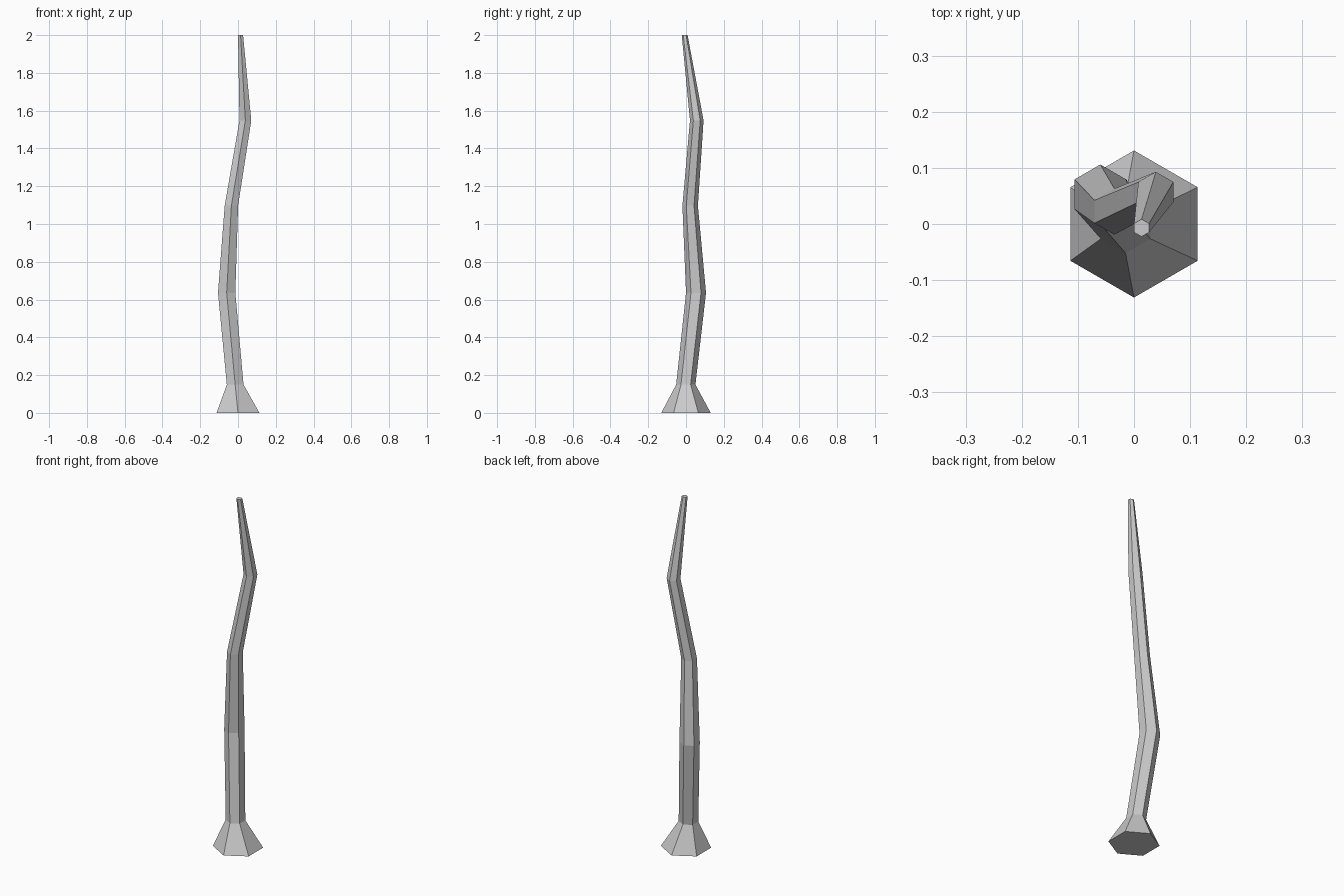
import bpy, bmesh
from math import cos, sin, pi

if "Cube" in bpy.data.objects:
    bpy.data.objects.remove(bpy.data.objects["Cube"])

# Trunk cross-sections: centre x, centre y, height, radius
RINGS = [
    (0.000, 0.000, 0.000, 0.131),
    (-0.015, -0.001, 0.150, 0.051),
    (-0.060, 0.053, 0.636, 0.053),
    (-0.035, 0.022, 1.097, 0.041),
    (0.039, 0.057, 1.548, 0.036),
    (0.0135, -0.007, 2.000, 0.0155),
]
SIDES = 6


def add_ring(bm, x, y, z, r):
    angles = [pi / 2 + 2 * pi * i / SIDES for i in range(SIDES)]
    return [bm.verts.new((x + r * cos(a), y + r * sin(a), z)) for a in angles]


# Crooked hexagonal trunk with flared foot, lofted ring to ring
bm = bmesh.new()
rings = [add_ring(bm, *ring) for ring in RINGS]
for low, high in zip(rings, rings[1:]):
    for i in range(SIDES):
        j = (i + 1) % SIDES
        bm.faces.new((low[i], low[j], high[j], high[i]))

# Closed ends
bm.faces.new(rings[0][::-1])
bm.faces.new(rings[-1])
bmesh.ops.recalc_face_normals(bm, faces=bm.faces[:])

mesh = bpy.data.meshes.new("trunk")
bm.to_mesh(mesh)
bm.free()
trunk = bpy.data.objects.new("trunk", mesh)
bpy.context.collection.objects.link(trunk)
